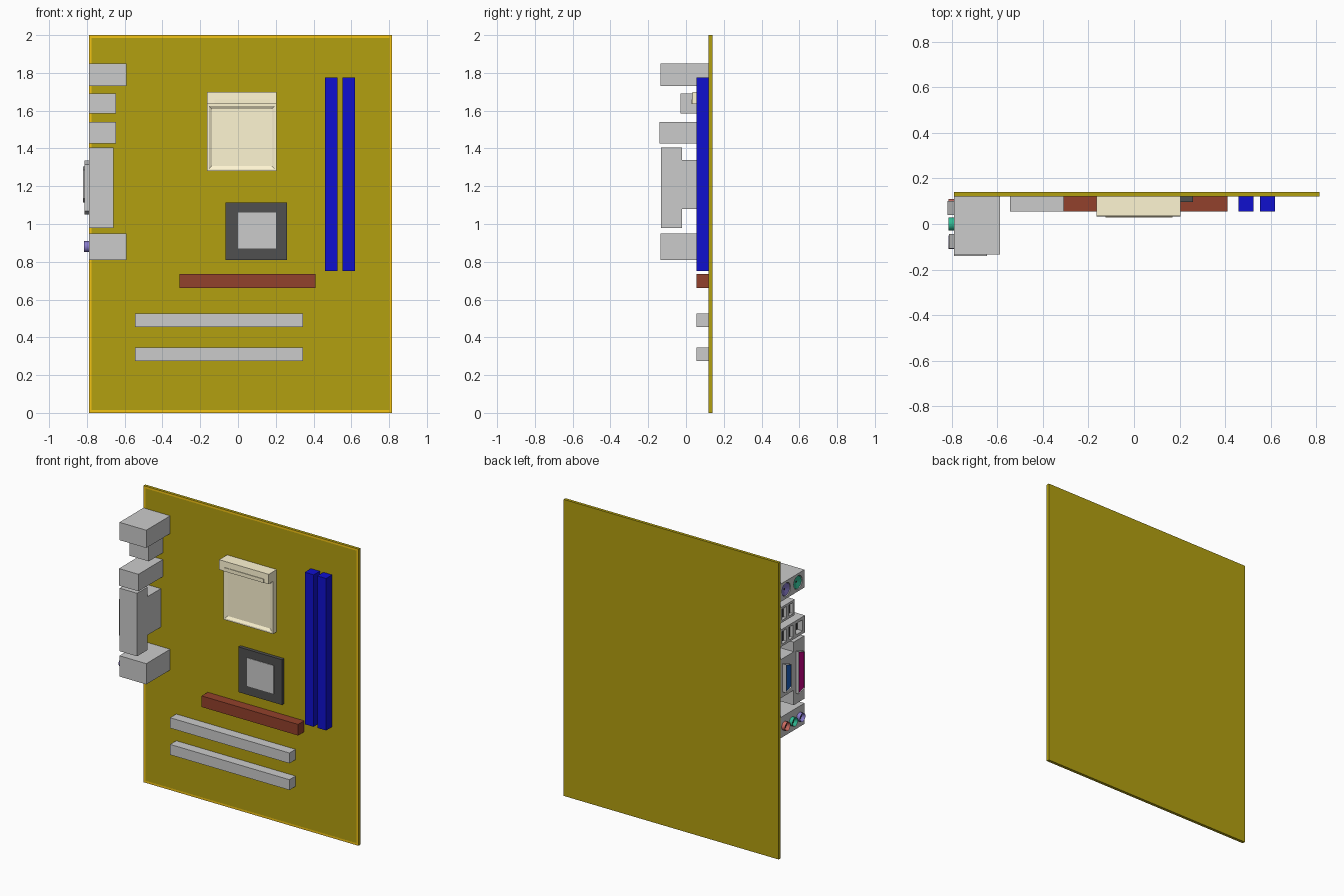
import bpy, bmesh, math
from mathutils import Vector

if "Cube" in bpy.data.objects:
    bpy.data.objects.remove(bpy.data.objects["Cube"])


def mat(name, r, g, b):
    m = bpy.data.materials.new(name)
    m.diffuse_color = (r, g, b, 1)
    m.use_nodes = True
    m.node_tree.nodes["Principled BSDF"].inputs["Base Color"].default_value = m.diffuse_color
    return m


OLIVE = mat("olive", 0.45, 0.35, 0.005)
GOLD = mat("gold", 0.9, 0.55, 0.007)
BEIGE = mat("beige", 1.0, 0.92, 0.65)
NAVY = mat("navy", 0.005, 0.005, 0.62)
BROWN = mat("brown", 0.29, 0.053, 0.025)
DARK = mat("dark", 0.08, 0.08, 0.08)
BLACK = mat("black", 0.02, 0.02, 0.02)
PINK = mat("pink", 0.6, 0.0, 0.25)
BLUE = mat("blue", 0.01, 0.12, 0.55)
GREEN = mat("green", 0.03, 0.5, 0.3)
PURPLE = mat("purple", 0.25, 0.2, 0.6)
RED = mat("red", 0.6, 0.15, 0.12)
GREY = mat("grey", 0.8, 0.8, 0.8)

FACE = 0.12     # front surface of the board
EDGE = -0.79    # outer plane of the port blocks


def finish(bm, name, mats=()):
    bmesh.ops.recalc_face_normals(bm, faces=bm.faces)
    me = bpy.data.meshes.new(name)
    bm.to_mesh(me)
    bm.free()
    for m in mats:
        me.materials.append(m)
    ob = bpy.data.objects.new(name, me)
    bpy.context.collection.objects.link(ob)
    return ob


def add_prism(bm, pts, x0, x1):
    """Extrude a (y, z) profile along x; returns the face at x0."""
    f = bm.faces.new([bm.verts.new((x0, y, z)) for y, z in pts])
    ext = bmesh.ops.extrude_face_region(bm, geom=[f], use_keep_orig=True)
    bmesh.ops.translate(bm, vec=(x1 - x0, 0, 0),
                        verts=[v for v in ext["geom"] if isinstance(v, bmesh.types.BMVert)])
    bmesh.ops.recalc_face_normals(bm, faces=bm.faces)
    return f


def rect(y0, y1, z0, z1):
    return [(y0, z0), (y1, z0), (y1, z1), (y0, z1)]


def circle(y, z, r, n=20):
    return [(y + r * math.cos(2 * math.pi * i / n), z + r * math.sin(2 * math.pi * i / n)) for i in range(n)]


def prism(name, pts, x0, x1, mats=(), rim=0, depth=0):
    """Profile along x, with an optional recessed outer end in the second material."""
    bm = bmesh.new()
    f = add_prism(bm, pts, x0, x1)
    if rim:
        bmesh.ops.inset_region(bm, faces=[f], thickness=rim)
        bmesh.ops.translate(bm, vec=(depth, 0, 0), verts=f.verts)
        f.material_index = 1
    return finish(bm, name, mats)


def box(name, x0, x1, y0, y1, z0, z1, m=None):
    return prism(name, rect(y0, y1, z0, z1), x0, x1, [m] if m else [])


def port_block(name, x1, y0, y1, z0, z1, holes=(), depth=0.05):
    """Grey block whose outer face has openings cut into it."""
    ob = box(name, EDGE, x1, y0, y1, z0, z1)
    if holes:
        bm = bmesh.new()
        for pts in holes:
            add_prism(bm, pts, EDGE - 0.05, EDGE + depth)
        cutter = finish(bm, name + "_cutter")
        cutter.hide_render = True
        mod = ob.modifiers.new("openings", "BOOLEAN")
        mod.operation, mod.object, mod.solver = "DIFFERENCE", cutter, "EXACT"
        bpy.context.view_layer.objects.active = ob
        bpy.ops.object.modifier_apply(modifier=mod.name)
        bpy.data.objects.remove(cutter)
    return ob


# circuit board with a gold border on the front
bm = bmesh.new()
add_prism(bm, rect(FACE, 0.14, 0, 2), EDGE, 0.815)
front = min(bm.faces, key=lambda f: f.calc_center_median().y)
ring = bmesh.ops.inset_region(bm, faces=[front], thickness=0.02)["faces"]
for f in ring:
    f.material_index = 1
finish(bm, "circuit_board", [OLIVE, GOLD])

# processor socket: plate with a sloped shallow well, hinge bar on top
bm = bmesh.new()
add_prism(bm, rect(0.08, FACE, 1.28, 1.635), -0.165, 0.205)
front = min(bm.faces, key=lambda f: f.calc_center_median().y)
bmesh.ops.inset_region(bm, faces=[front], thickness=0.015)
bmesh.ops.inset_region(bm, faces=[front], thickness=0.022)
bmesh.ops.translate(bm, vec=(0, 0.01, 0), verts=front.verts)
finish(bm, "processor_socket", [BEIGE])
prism("socket_bar", [(0.035, 1.70), (FACE, 1.70), (FACE, 1.635), (0.032, 1.635)], -0.165, 0.205, [BEIGE])
box("socket_bar_ridge", -0.125, 0.17, 0.029, 0.04, 1.635, 1.66, BEIGE)

# chipset
box("chip_base", -0.065, 0.26, 0.097, FACE, 0.81, 1.115, DARK)
box("chip_cap", 0.0, 0.2, 0.094, 0.10, 0.87, 1.06)

# memory and expansion slots
for i, x in enumerate((0.46, 0.553)):
    box(f"memory_slot_{i + 1}", x, x + 0.066, 0.055, FACE, 0.75, 1.775, NAVY)
box("graphics_slot", -0.31, 0.41, 0.055, FACE, 0.66, 0.735, BROWN)
for i, z in enumerate((0.275, 0.455)):
    box(f"expansion_slot_{i + 1}", -0.545, 0.345, 0.055, FACE, z, z + 0.07)

# keyboard and mouse ports
sockets = ((0.06, PURPLE, "keyboard"), (-0.065, GREEN, "mouse"))
port_block("keyboard_mouse_block", -0.59, -0.135, FACE, 1.73, 1.85,
           [circle(y, 1.79, 0.046) for y, _, _ in sockets], 0.02)
for y, m, label in sockets:
    prism(label + "_socket", circle(y, 1.79, 0.042), EDGE + 0.004, EDGE + 0.03, [m, BLACK], 0.034, 0.01)

# USB and network ports
usb_y = (0.08, 0.01)
for n, (y0, z0, z1) in enumerate(((-0.03, 1.585, 1.69), (-0.14, 1.425, 1.54))):
    holes = [rect(y - 0.023, y + 0.023, z0 + 0.015, z1 - 0.015) for y in usb_y]
    if n:
        holes.append(rect(-0.115, -0.045, z0 + 0.02, z1 - 0.02))
    port_block(f"usb_block_{n + 1}", -0.645, y0, FACE, z0, z1, holes)
    for k, h in enumerate(holes):
        (a, c), (b, d) = h[0], h[2]
        box(f"port_back_{n + 1}_{k + 1}", EDGE + 0.04, EDGE + 0.052, a, b, c, d, BLACK)
    for k, y in enumerate(usb_y):
        box(f"usb_tongue_{n + 1}_{k + 1}", EDGE + 0.01, EDGE + 0.045,
            y - 0.004, y + 0.008, z0 + 0.025, z1 - 0.025, DARK)

# parallel and monitor connectors with tapered shells
port_block("parallel_block", -0.66, -0.133, -0.02, 0.98, 1.405)
port_block("monitor_block", -0.66, -0.02, FACE, 1.08, 1.34)
for label, x, y0, y1, z0, z1, m in (
        ("parallel", -0.812, -0.108, -0.045, 1.05, 1.335, PINK),
        ("monitor", -0.82, 0.04, 0.10, 1.115, 1.305, BLUE)):
    prism(label + "_connector", [(y1, z0), (y1, z1), (y0, z1 - 0.02), (y0, z0 + 0.02)],
          x, EDGE + 0.01, [GREY, m], 0.005, 0.006)

# audio jacks
port_block("audio_block", -0.59, -0.135, FACE, 0.81, 0.95)
for y, m, label in ((0.08, RED, "microphone"), (0.0, GREEN, "speaker"), (-0.08, PURPLE, "line_in")):
    jack = prism(label + "_jack", circle(y, 0.88, 0.029), -0.815, EDGE + 0.01, [m, BLACK], 0.014, 0.02)
    bpy.ops.object.select_all(action="DESELECT")
    jack.select_set(True)
    bpy.context.view_layer.objects.active = jack
    bpy.ops.object.shade_smooth_by_angle()
